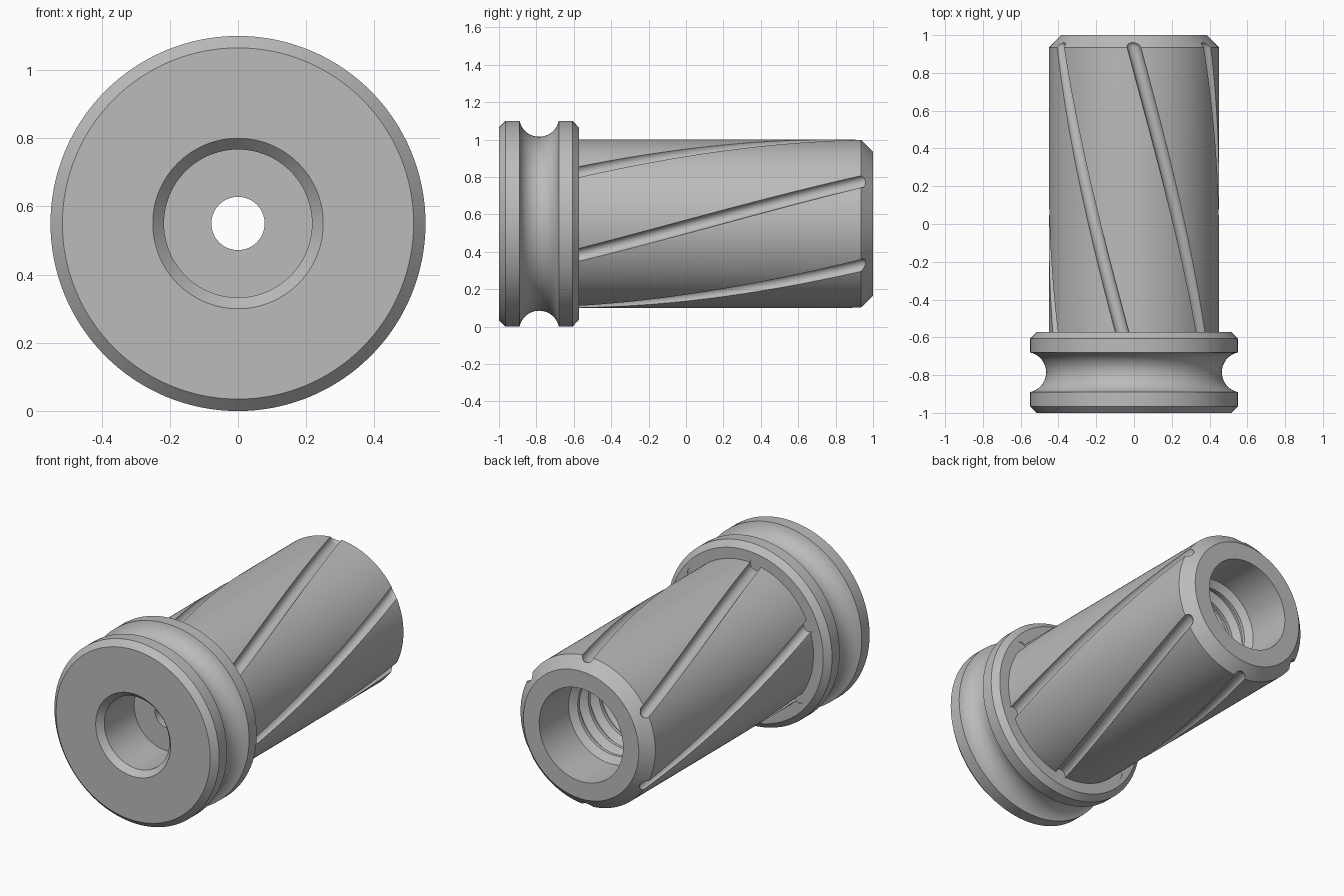
import bpy, bmesh
from math import sin, cos, pi, radians, sqrt, asin

AXIS_Z = 0.55
SEGS = 128

if "Cube" in bpy.data.objects:
    bpy.data.objects.remove(bpy.data.objects["Cube"])

steel = bpy.data.materials.new("grey_steel")
steel.use_nodes = True
GREY = (0.5, 0.5, 0.5, 1)
steel.diffuse_color = GREY
steel.node_tree.nodes["Principled BSDF"].inputs["Base Color"].default_value = GREY


def polar(r, angle, y):
    return (r * cos(angle), y, AXIS_Z + r * sin(angle))


def loft(name, rings, close_loop):
    """Skin a list of point rings; either join last to first or cap the ends."""
    bm = bmesh.new()
    loops = [[bm.verts.new(p) for p in ring] for ring in rings]
    pairs = list(zip(loops, loops[1:]))
    if close_loop:
        pairs.append((loops[-1], loops[0]))
    for a, b in pairs:
        n = len(a)
        for i in range(n):
            j = (i + 1) % n
            bm.faces.new((a[i], a[j], b[j], b[i]))
    if not close_loop:
        bm.faces.new(loops[0])
        bm.faces.new(loops[-1])
    bmesh.ops.recalc_face_normals(bm, faces=bm.faces)
    mesh = bpy.data.meshes.new(name)
    bm.to_mesh(mesh)
    bm.free()
    mesh.materials.append(steel)
    obj = bpy.data.objects.new(name, mesh)
    bpy.context.collection.objects.link(obj)
    return obj


# Outer profile as (radius, y): chamfered head, round neck groove, shank
profile = [(0.25, -1), (0.515, -1), (0.55, -0.965), (0.55, -0.89)]
neck_r, neck_y, neck_centre = 0.107, -0.785, 0.572
half = asin((0.55 - neck_centre) / neck_r) + pi / 2
half = pi / 2 + asin((0.55 - neck_centre) / neck_r)
STEPS = 20
for i in range(1, STEPS):
    t = half * (2 * i / STEPS - 1)
    profile.append((neck_centre - neck_r * cos(t), neck_y + neck_r * sin(t)))
profile += [(0.55, -0.68), (0.55, -0.607), (0.515, -0.573),
            (0.45, -0.573), (0.45, 0.935), (0.385, 1)]

# Rear counterbore followed by the thread
profile += [(0.28, 1), (0.28, 0.72)]
PITCH, TURNS = 0.1, 8
for k in range(TURNS):
    y = 0.72 - k * PITCH
    profile += [(0.24, y - 0.03), (0.24, y - 0.05), (0.28, y - 0.08), (0.28, y - PITCH)]

# Thread floor, through hole and front recess
profile += [(0.078, -0.08), (0.078, -0.68), (0.217, -0.68), (0.217, -0.965)]

body = loft("bushing_body",
            [[polar(r, 2 * pi * i / SEGS, y) for i in range(SEGS)] for r, y in profile],
            True)

# Six helical flutes with rounded rear ends
FLUTE_R, Y0, Y1, SIDES = 0.037, -0.576, 0.934, 20
TWIST = radians(52)
stations = [(Y0 + (Y1 - Y0) * i / 40, FLUTE_R) for i in range(41)]
for i in range(1, 7):
    t = radians(14 * i)
    stations.append((Y1 + FLUTE_R * sin(t), FLUTE_R * cos(t)))


def flute(end_angle):
    rings = []
    for y, r in stations:
        a = end_angle - TWIST * (Y1 - y) / (Y1 - Y0)
        ring = []
        for s in range(SIDES):
            p = 2 * pi * (s + 0.5) / SIDES
            radial, side = 0.45 + r * cos(p), r * sin(p)
            ring.append((radial * cos(a) - side * sin(a), y,
                         AXIS_Z + radial * sin(a) + side * cos(a)))
        rings.append(ring)
    return loft("flute_cutter", rings, False)


bpy.context.view_layer.objects.active = body
for k in range(6):
    cutter = flute(radians(30 + 60 * k))
    cutter.hide_render = True
    cut = body.modifiers.new("flute", "BOOLEAN")
    cut.operation = "DIFFERENCE"
    cut.solver = "EXACT"
    cut.object = cutter
    bpy.ops.object.modifier_apply(modifier=cut.name)
    bpy.data.objects.remove(cutter)

# Smooth walls with crisp chamfers
bpy.ops.object.select_all(action="DESELECT")
body.select_set(True)
bpy.ops.object.shade_smooth_by_angle(angle=radians(28))
